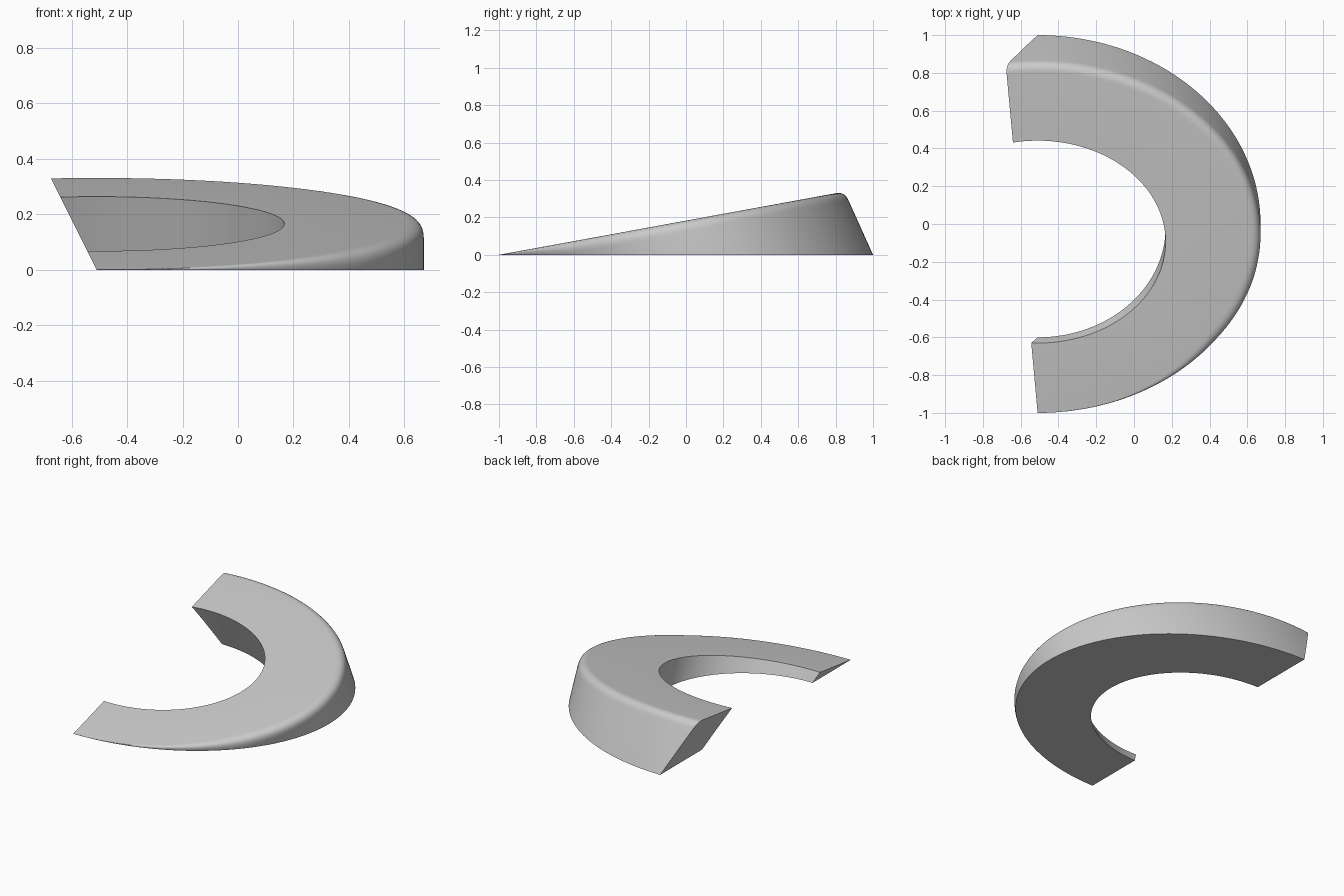
import bpy, bmesh, math
from mathutils import Vector

cube = bpy.data.objects.get("Cube")
if cube:
    bpy.data.objects.remove(cube, do_unlink=True)

CX = -0.51          # centre of the arcs in x
SLOPE = 0.183       # rise of the sloping top
LEAN = 0.45         # walls lean forward by this much per unit of height
STEPS, ROUND = 128, 8


def wall(a, cy, rx, ry):
    """Bottom and top corner of a leaning wall at angle a."""
    x, y = CX + rx * math.cos(a), cy + ry * math.sin(a)
    z = max(SLOPE * (y + 1) / (1 + SLOPE * LEAN), 0.0005)
    return Vector((x, y, 0)), Vector((x, y - LEAN * z, z))


def section(a):
    """Cross-section with a rounded outer top edge."""
    b_out, t_out = wall(a, 0, 1.18, 1.0)
    b_in, t_in = wall(a, -0.02, 0.677, 0.58)
    down, inward = b_out - t_out, t_in - t_out
    reach = 0.06 / math.tan(down.angle(inward) / 2)
    reach = min(reach, 0.9 * down.length)
    p = t_out + down.normalized() * reach
    q = t_out + inward.normalized() * reach
    pts = [b_in, b_out]
    for i in range(ROUND + 1):
        t = i / ROUND
        pts.append(p * (1 - t) ** 2 + t_out * 2 * t * (1 - t) + q * t * t)
    return pts + [t_in]


# Sweep the section round the arc, a little past both ends
bm = bmesh.new()
limit = math.radians(108)
rings = [[bm.verts.new(p) for p in section(-limit + 2 * limit * i / STEPS)]
         for i in range(STEPS + 1)]
for r, s in zip(rings, rings[1:]):
    for k in range(len(r)):
        n = (k + 1) % len(r)
        bm.faces.new((r[k], s[k], s[n], r[n]))

# Trim both ends with one slanted plane and cap them
cut = bmesh.ops.bisect_plane(
    bm, geom=bm.verts[:] + bm.edges[:] + bm.faces[:], dist=1e-6,
    plane_co=(CX, 0, 0), plane_no=(-1, 0, -0.5), clear_outer=True)
edges = [e for e in cut["geom_cut"] if isinstance(e, bmesh.types.BMEdge)]
bmesh.ops.holes_fill(bm, edges=edges, sides=0)
bmesh.ops.recalc_face_normals(bm, faces=bm.faces[:])

mesh = bpy.data.meshes.new("curved_wedge")
bm.to_mesh(mesh)
bm.free()
wedge = bpy.data.objects.new("curved_wedge", mesh)
bpy.context.collection.objects.link(wedge)

# Plain grey material
grey = bpy.data.materials.new("light_grey")
grey.use_nodes = True
color = (0.6, 0.6, 0.6, 1)
grey.diffuse_color = color
grey.node_tree.nodes["Principled BSDF"].inputs["Base Color"].default_value = color
mesh.materials.append(grey)

bpy.ops.object.select_all(action="DESELECT")
wedge.select_set(True)
bpy.context.view_layer.objects.active = wedge
bpy.ops.object.shade_smooth_by_angle(angle=math.radians(30))
